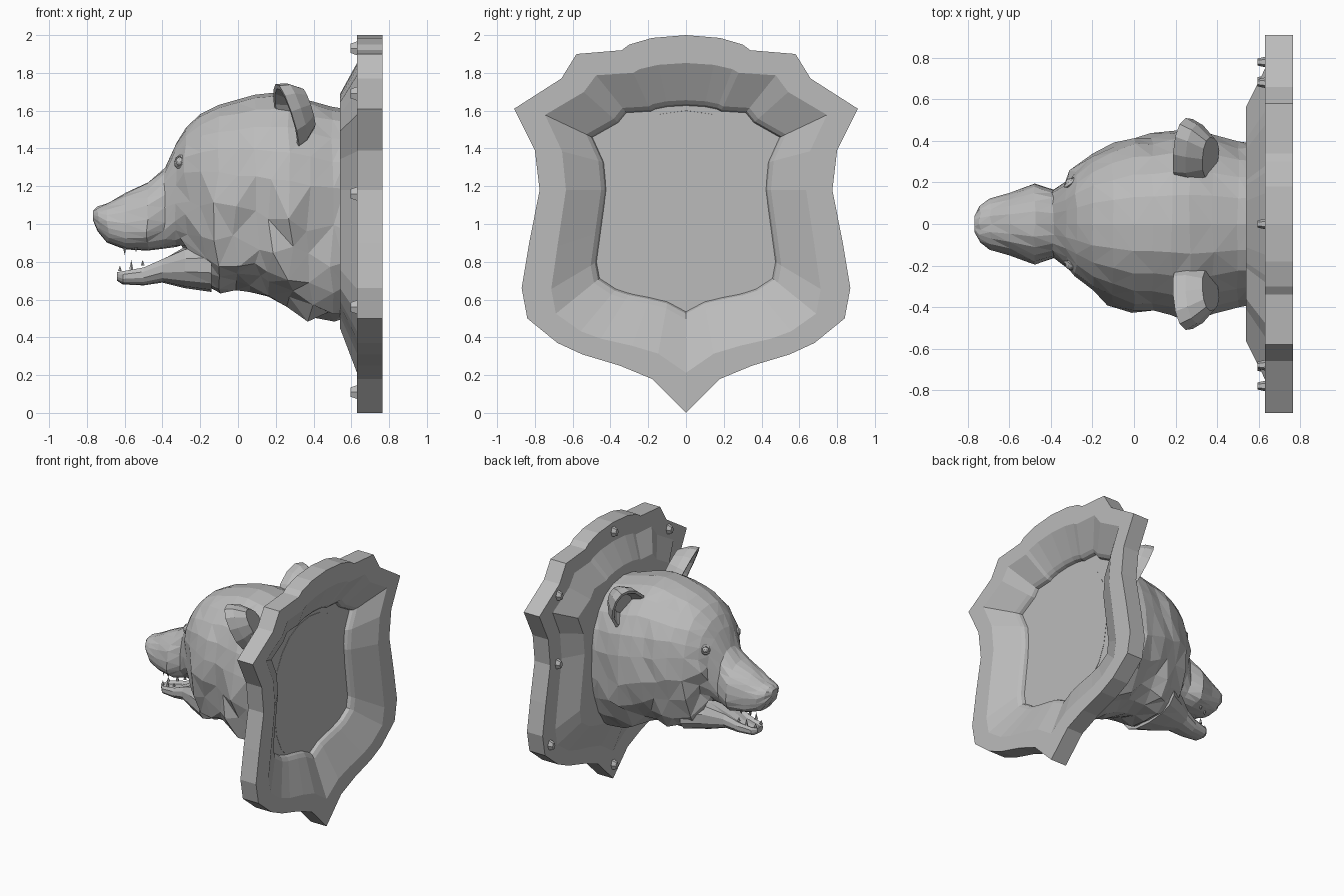
import bpy, bmesh, math, random
from mathutils import Vector

random.seed(11)
cube = bpy.data.objects.get("Cube")
if cube:
    bpy.data.objects.remove(cube, do_unlink=True)

grey = bpy.data.materials.new("plain grey")
grey.use_nodes = True
grey.diffuse_color = (0.5, 0.5, 0.5, 1)
grey.node_tree.nodes["Principled BSDF"].inputs["Base Color"].default_value = (0.5, 0.5, 0.5, 1)


def loft(name, rings, triangles=False):
    """Skin a list of equal point rings and cap both ends."""
    bm = bmesh.new()
    loops = [[bm.verts.new(p) for p in ring] for ring in rings]
    bm.faces.new(loops[0])
    bm.faces.new(loops[-1])
    n = len(loops[0])
    for a, b in zip(loops, loops[1:]):
        for i in range(n):
            j = (i + 1) % n
            bm.faces.new((a[i], a[j], b[j], b[i]))
    if triangles:
        bmesh.ops.triangulate(bm, faces=bm.faces[:], quad_method='SHORT_EDGE')
    bmesh.ops.recalc_face_normals(bm, faces=bm.faces[:])
    mesh = bpy.data.meshes.new(name)
    bm.to_mesh(mesh)
    bm.free()
    mesh.materials.append(grey)
    ob = bpy.data.objects.new(name, mesh)
    bpy.context.scene.collection.objects.link(ob)


def finish(name, scale=(1, 1, 1)):
    ob = bpy.context.object
    ob.name = name
    ob.scale = scale
    ob.data.materials.append(grey)


def section(x, top, bottom, mid, width, sides=22, dip=0):
    """Cross-section across the head at x: round above, fuller below."""
    ring = []
    for i in range(sides):
        a = 2 * math.pi * (i + 0.5) / sides
        c, s = math.cos(a), math.sin(a)
        power = 0.92 if s > 0 else 0.8
        y = math.copysign(abs(c) ** power, c) * width
        reach = top - mid if s > 0 else mid - bottom
        z = mid + math.copysign(abs(s) ** power, s) * reach
        if s > 0 and abs(y) < width * 0.75:
            z -= dip
        ring.append(Vector((x, y, z)))
    return ring


# Shield plaque: one outline, scaled into a raised front and a dished back
half = [(0.18, 1.985), (0.3, 1.95), (0.34, 1.92), (0.58, 1.9), (0.66, 1.77),
        (0.91, 1.61), (0.8, 1.39), (0.775, 1.18), (0.83, 0.9), (0.87, 0.66),
        (0.84, 0.5), (0.68, 0.37), (0.55, 0.31), (0.35, 0.25), (0.18, 0.18)]
outline = [(0, 2)] + half + [(0, 0)] + [(-y, z) for y, z in reversed(half)]
CENTRE = 1.18


def shield_ring(x, k):
    ring = []
    for y, z in outline:
        # Inner rings sit fuller at the upper and lower corners
        spread = 0
        if k < 1:
            low = z < CENTRE
            spread = (-0.1 * math.sin(math.pi * z / CENTRE) if low
                      else 0.045 * math.sin(math.pi * (z - CENTRE) / (2 - CENTRE)))
        ring.append((x, y * k, CENTRE + (z - CENTRE) * k + spread))
    return ring


steps = [(0.54, 0.62), (0.63, 0.82), (0.63, 1), (0.765, 1),
         (0.765, 0.82), (0.66, 0.58), (0.64, 0.555), (0.615, 0.545)]
loft("shield_plaque", [shield_ring(x, k) for x, k in steps])

# Studs around the plaque rim
studs = [(0, 1.93), (0, 0.11)]
for y, z in [(0.68, 1.69), (0.69, 1.16), (0.78, 0.56)]:
    studs += [(y, z), (-y, z)]
for i, (y, z) in enumerate(studs):
    bpy.ops.mesh.primitive_cone_add(vertices=6, radius1=0.022, radius2=0.014, depth=0.04,
                                    location=(0.615, y, z), rotation=(0, -math.pi / 2, 0))
    finish(f"stud_{i + 1}", (2, 1.2, 1))

# Head and upper muzzle: x, top, bottom, widest height, half width
head = [(-0.768, 1.07, 1.02, 1.045, 0.04), (-0.74, 1.09, 0.96, 1.03, 0.09),
        (-0.69, 1.11, 0.9, 1.0, 0.125), (-0.6, 1.165, 0.865, 0.98, 0.15),
        (-0.48, 1.22, 0.86, 0.99, 0.195), (-0.39, 1.3, 0.87, 1.04, 0.165),
        (-0.33, 1.43, 0.88, 1.16, 0.205), (-0.28, 1.51, 0.88, 1.22, 0.255),
        (-0.2, 1.58, 0.68, 1.22, 0.325), (-0.1, 1.63, 0.63, 1.2, 0.375),
        (0, 1.66, 0.645, 1.18, 0.42), (0.09, 1.685, 0.635, 1.16, 0.42),
        (0.18, 1.695, 0.62, 1.14, 0.44), (0.27, 1.685, 0.57, 1.14, 0.455),
        (0.38, 1.655, 0.5, 1.12, 0.435), (0.5, 1.62, 0.48, 1.1, 0.4),
        (0.56, 1.61, 0.5, 1.1, 0.395), (0.618, 1.6, 0.53, 1.1, 0.435)]
rings = [section(*station) for station in head]
for ring in rings[1:-1]:
    for p in ring:
        # Shaggy fur below the cheek line, gentle facets above it
        shaggy = -0.3 < p.x < 0.55 and p.z < 1.17
        amount = 0.032 if shaggy else 0.007
        p.x += random.uniform(-amount, amount)
        p.y *= 1 + random.uniform(-amount, amount) * 1.7
        p.z += random.uniform(-amount, amount) * (0.3 if abs(p.y) < 0.15 else 1.2)
loft("head", rings, triangles=True)

# Lower jaw with a trough along the top
jaw = [(-0.64, 0.755, 0.7, 0.035), (-0.61, 0.765, 0.68, 0.07), (-0.5, 0.79, 0.675, 0.09),
       (-0.4, 0.84, 0.69, 0.12), (-0.28, 0.91, 0.66, 0.2), (-0.14, 0.93, 0.64, 0.28)]
loft("lower_jaw", [section(x, t, b, (t + b) / 2, w, 14, 0.03 if x > -0.62 else 0.01)
                   for x, t, b, w in jaw], triangles=True)

# Paired parts on both flanks
for side, label in ((-1, "front"), (1, "back")):
    # Cupped ear flaring outward: rings from the rear of the cup to rim and pit
    centre = Vector((0.25, 0.36, 1.57))
    up = Vector((-0.15, 0.59, 0.79)).normalized()
    across = Vector((-0.4, -0.72, 0.48)).normalized()
    face = across.cross(up).normalized()
    ear = []
    for size, depth in [(0.6, 0.13), (0.9, 0.06), (1, 0), (0.86, 0.0), (0.5, 0.06)]:
        ring = []
        for i in range(12):
            a = 2 * math.pi * i / 12
            taper = 0.145 - 0.03 * math.cos(a)
            p = (centre + up * math.cos(a) * 0.205 * size
                 + across * math.sin(a) * taper * size - face * depth)
            ring.append((p.x, p.y * side, p.z))
        ear.append(ring)
    loft(f"{label}_ear", ear, triangles=True)

    # Eye set into a lid ring under the brow
    bpy.ops.mesh.primitive_ico_sphere_add(subdivisions=2, radius=0.026,
                                          location=(-0.305, side * 0.195, 1.33))
    finish(f"{label}_eye")
    look = Vector((-0.6, side * 0.75, 0.2)).to_track_quat('Z', 'Y').to_euler()
    bpy.ops.mesh.primitive_torus_add(major_segments=10, minor_segments=4, major_radius=0.028,
                                     minor_radius=0.01, rotation=look,
                                     location=(-0.308, side * 0.2, 1.33))
    finish(f"{label}_eyelid")

    # Nostril
    bpy.ops.mesh.primitive_ico_sphere_add(subdivisions=1, radius=0.018,
                                          location=(-0.745, side * 0.05, 1.04))
    finish(f"{label}_nostril", (0.7, 1, 1))

    # Teeth: x, y, z, length, pointing up or down
    teeth = [(-0.625, 0.035, 0.765, 0.03, 1), (-0.565, 0.06, 0.785, 0.05, 1),
             (-0.505, 0.068, 0.795, 0.03, 1), (-0.6, 0.06, 0.86, 0.05, -1),
             (-0.54, 0.09, 0.865, 0.03, -1)]
    for i, (x, y, z, length, way) in enumerate(teeth):
        bpy.ops.mesh.primitive_cone_add(vertices=6, radius1=0.012, depth=length,
                                        location=(x, side * y, z),
                                        rotation=(0 if way > 0 else math.pi, 0, 0))
        finish(f"{label}_tooth_{i + 1}")
